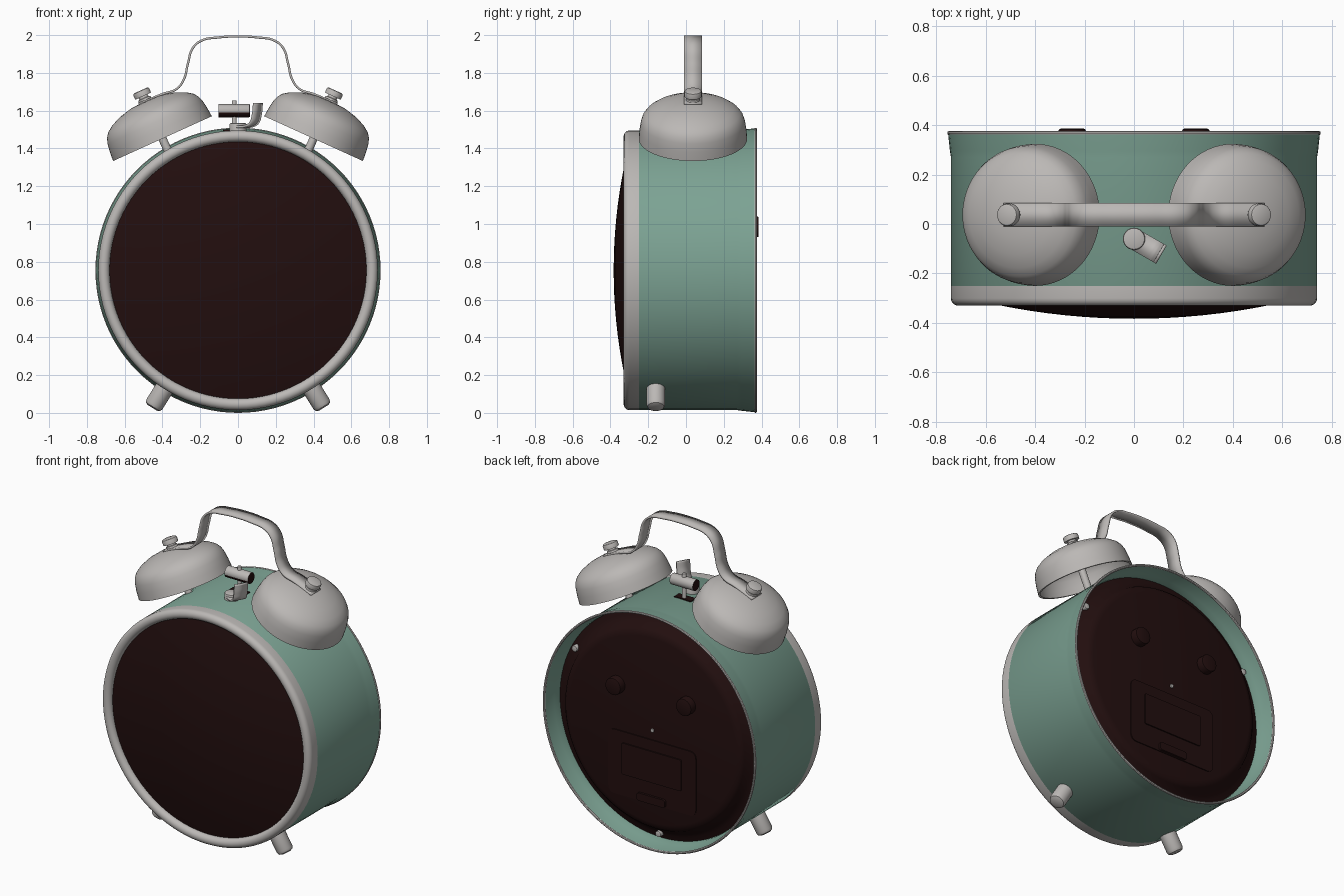
import bpy, bmesh, math
from mathutils import Matrix, Vector

cube = bpy.data.objects.get("Cube")
if cube:
    bpy.data.objects.remove(cube)


def material(name, rgb):
    m = bpy.data.materials.new(name)
    m.use_nodes = True
    m.diffuse_color = (*rgb, 1)
    bsdf = next(n for n in m.node_tree.nodes if n.type == 'BSDF_PRINCIPLED')
    bsdf.inputs["Base Color"].default_value = (*rgb, 1)
    return m


GREY = material("warm grey metal", (0.5, 0.48, 0.465))
GREEN = material("sage green", (0.2, 0.36, 0.29))
DARK = material("dark brown", (0.016, 0.0045, 0.0045))

MID = 0.755                                   # height of the case axis
ALONG_Y = Matrix.Translation((0, 0, MID)) @ Matrix.Rotation(-math.pi / 2, 4, 'X')


def smooth(ob, angle=35):
    bpy.ops.object.select_all(action='DESELECT')
    ob.select_set(True)
    bpy.context.view_layer.objects.active = ob
    bpy.ops.object.shade_smooth_by_angle(angle=math.radians(angle))


def add(name, bm, matrix, mat):
    bmesh.ops.recalc_face_normals(bm, faces=bm.faces)
    me = bpy.data.meshes.new(name)
    bm.to_mesh(me)
    bm.free()
    me.materials.append(mat)
    ob = bpy.data.objects.new(name, me)
    ob.matrix_world = matrix
    bpy.context.collection.objects.link(ob)
    smooth(ob)
    return ob


def lathe(name, profile, matrix, mat, steps=48, closed=False):
    """Spin (radius, height) points about local z."""
    bm = bmesh.new()
    vs = [bm.verts.new((r, 0, h)) for r, h in profile]
    pairs = list(zip(vs, vs[1:])) + ([(vs[-1], vs[0])] if closed else [])
    edges = [bm.edges.new(p) for p in pairs]
    bmesh.ops.spin(bm, geom=vs + edges, cent=(0, 0, 0), axis=(0, 0, 1),
                   angle=math.tau, steps=steps, use_merge=True)
    bmesh.ops.remove_doubles(bm, verts=bm.verts, dist=1e-5)
    return add(name, bm, matrix, mat)


def rod(name, r, h0, h1, matrix, mat, bevel=0.008, steps=24):
    return lathe(name, [(0, h0), (r, h0), (r, h1 - bevel), (r - bevel * 0.3, h1 - bevel * 0.3),
                        (r - bevel, h1), (0, h1)], matrix, mat, steps)


def box(name, size, loc, mat, bevel):
    bm = bmesh.new()
    bmesh.ops.create_cube(bm, size=1, matrix=Matrix.Diagonal((*size, 1)))
    edges = [e for e in bm.edges if abs(e.verts[0].co.y - e.verts[1].co.y) > size[1] / 2]
    bmesh.ops.bevel(bm, geom=edges, offset=bevel, segments=4, affect='EDGES', profile=0.5)
    return add(name, bm, Matrix.Translation(loc), mat)


def strap(name, points, width, thick, matrix, mat):
    """Flat metal strip following a smooth path in the local xz plane."""
    cu = bpy.data.curves.new(name, 'CURVE')
    cu.dimensions = '2D'
    cu.fill_mode = 'NONE' if hasattr(cu, 'no_fill') else cu.fill_mode
    cu.extrude = width / 2
    cu.resolution_u = 8
    sp = cu.splines.new('BEZIER')
    sp.bezier_points.add(len(points) - 1)
    for bp, (x, z) in zip(sp.bezier_points, points):
        bp.co = (x, z, 0)
        bp.handle_left_type = bp.handle_right_type = 'AUTO'
    ob = bpy.data.objects.new(name, cu)
    ob.matrix_world = matrix @ Matrix.Rotation(math.pi / 2, 4, 'X')
    bpy.context.collection.objects.link(ob)
    bpy.ops.object.select_all(action='DESELECT')
    ob.select_set(True)
    bpy.context.view_layer.objects.active = ob
    bpy.ops.object.convert(target='MESH')
    ob = bpy.context.view_layer.objects.active
    ob.data.materials.clear()
    ob.data.materials.append(mat)
    smooth(ob)
    mod = ob.modifiers.new("thickness", 'SOLIDIFY')
    mod.thickness = thick
    mod.offset = 0
    return ob


def arc(cr, ch, r, a0, a1, n):
    """Arc points for a lathe profile, angles in degrees."""
    angles = [math.radians(a0 + (a1 - a0) * i / n) for i in range(n + 1)]
    return [(cr + r * math.cos(a), ch + r * math.sin(a)) for a in angles]


# Case shell, flared toward the open back, with a rolled rim
lathe("case", [(0.735, -0.26), (0.74, -0.25), (0.74, 0.27), (0.744, 0.295), (0.752, 0.37),
               (0.742, 0.37), (0.73, 0.29), (0.722, 0.27), (0.72, 0.23), (0.70, -0.25)],
      ALONG_Y, GREEN, 96, True)
lathe("rear_rim", arc(0.747, 0.368, 0.008, 0, 315, 7), ALONG_Y, GREY, 96, True)

# Front bezel and domed face
lathe("bezel", [(0.68, -0.25), (0.74, -0.25)] + arc(0.71, -0.30, 0.03, 0, -180, 10),
      ALONG_Y, GREY, 96, True)
R = 2.75
dome = [(r, R - 0.383 - math.sqrt(R * R - r * r)) for r in [0.69 * i / 10 for i in range(11)]]
lathe("front_face", dome + [(0.69, -0.27), (0, -0.27)], ALONG_Y, DARK, 96)

# Back plate with raised middle, knobs and battery cover
lathe("back_plate", [(0, 0.2), (0.722, 0.2), (0.722, 0.245), (0.69, 0.255), (0.655, 0.275),
                     (0.635, 0.315), (0.62, 0.33), (0.59, 0.338), (0, 0.338)],
      ALONG_Y, DARK, 96)
for side, x in (("left", 0.25), ("right", -0.25)):
    rod("back_knob_" + side, 0.055, 0.33, 0.385,
        Matrix.Translation((x, 0, 0.23)) @ ALONG_Y, DARK)
box("battery_frame", (0.62, 0.012, 0.41), (0, 0.338, 0.49), DARK, 0.04)
box("battery_cover", (0.42, 0.012, 0.20), (0, 0.346, 0.525), DARK, 0.01)
box("battery_latch", (0.20, 0.024, 0.05), (0, 0.346, 0.315), DARK, 0.015)
rod("centre_pin", 0.012, 0.33, 0.346, ALONG_Y, GREY, 0.003, 12)
for i in range(3):
    a = math.radians(30 + 120 * i)
    rod("back_screw_%d" % (i + 1), 0.02, 0.25, 0.285,
        Matrix.Translation((0.685 * math.cos(a), 0, 0.685 * math.sin(a))) @ ALONG_Y, GREY, 0.006, 16)

# Bells, their posts and nuts, and the feet, on both sides
STRAP_Y = 0.037
outer = [(0.287, 0), (0.283, 0.05), (0.276, 0.095), (0.266, 0.124), (0.248, 0.148),
         (0.215, 0.172), (0.16, 0.196), (0.09, 0.213), (0, 0.22)]
inner = [(r * 0.955, h - 0.012 if h else 0) for r, h in reversed(outer)]
for side, s in (("left", 1), ("right", -1)):
    tilt = (Matrix.Translation((s * 0.40, STRAP_Y, 1.452))
            @ Matrix.Rotation(s * math.radians(24.4), 4, 'Y'))
    lathe("bell_" + side, outer + inner + outer[:1], tilt, GREY, 64)
    rod("bell_post_" + side, 0.022, -0.12, 0.23, tilt, GREY)
    rod("bell_washer_" + side, 0.036, 0.21, 0.236, tilt, GREY)
    rod("bell_stud_" + side, 0.026, 0.23, 0.255, tilt, GREY)
    rod("bell_nut_" + side, 0.046, 0.247, 0.28, tilt, GREY, 0.01)
    out = Vector((s * 0.53, 0, -0.85))
    foot = (Matrix.Translation((0, -0.16, MID))
            @ out.to_track_quat('Z', 'Y').to_matrix().to_4x4())
    rod("foot_" + side, 0.05, 0.69, 0.858, foot, GREY, 0.022)

# Carrying handle
half = [(0.525, 1.635), (0.40, 1.688), (0.325, 1.715), (0.287, 1.765), (0.265, 1.85),
        (0.24, 1.93), (0.195, 1.97), (0.10, 1.988)]
path = [(-x, z) for x, z in half] + [(0, 1.993)] + half[::-1]
strap("handle", path, 0.095, 0.012, Matrix.Translation((0, STRAP_Y, 0)), GREY)

# Hammer: a crossbar on an upright pin, rising from a slot
box("hammer_slot", (0.12, 0.05, 0.008), (-0.02, 0.04, 1.496), DARK, 0.003)
rod("hammer_pin", 0.013, 1.46, 1.655, Matrix.Translation((-0.02, 0.045, 0)), GREY, 0.004, 16)
hammer = rod("hammer", 0.035, -0.083, 0.083, Matrix.Translation((-0.02, 0.045, 1.60))
             @ Matrix.Rotation(math.pi / 2, 4, 'Y'), GREY, 0.004)
hammer.data.materials.append(DARK)
for p in hammer.data.polygons:
    n = hammer.matrix_world.to_3x3() @ p.normal
    if abs(n.x) > 0.9 or (n.y < -0.3 and n.z < -0.2):
        p.material_index = 1

# Stop lever: a pivot with a paddle that curls upward
pivot = Matrix.Translation((0, -0.06, 0)) @ Matrix.Rotation(math.radians(-30), 4, 'Z')
rod("lever_pivot", 0.045, 1.47, 1.535, pivot, GREY)
strap("stop_lever", [(0, 1.515), (0.06, 1.517), (0.098, 1.535), (0.115, 1.58), (0.122, 1.64)],
      0.085, 0.012, pivot, GREY)
